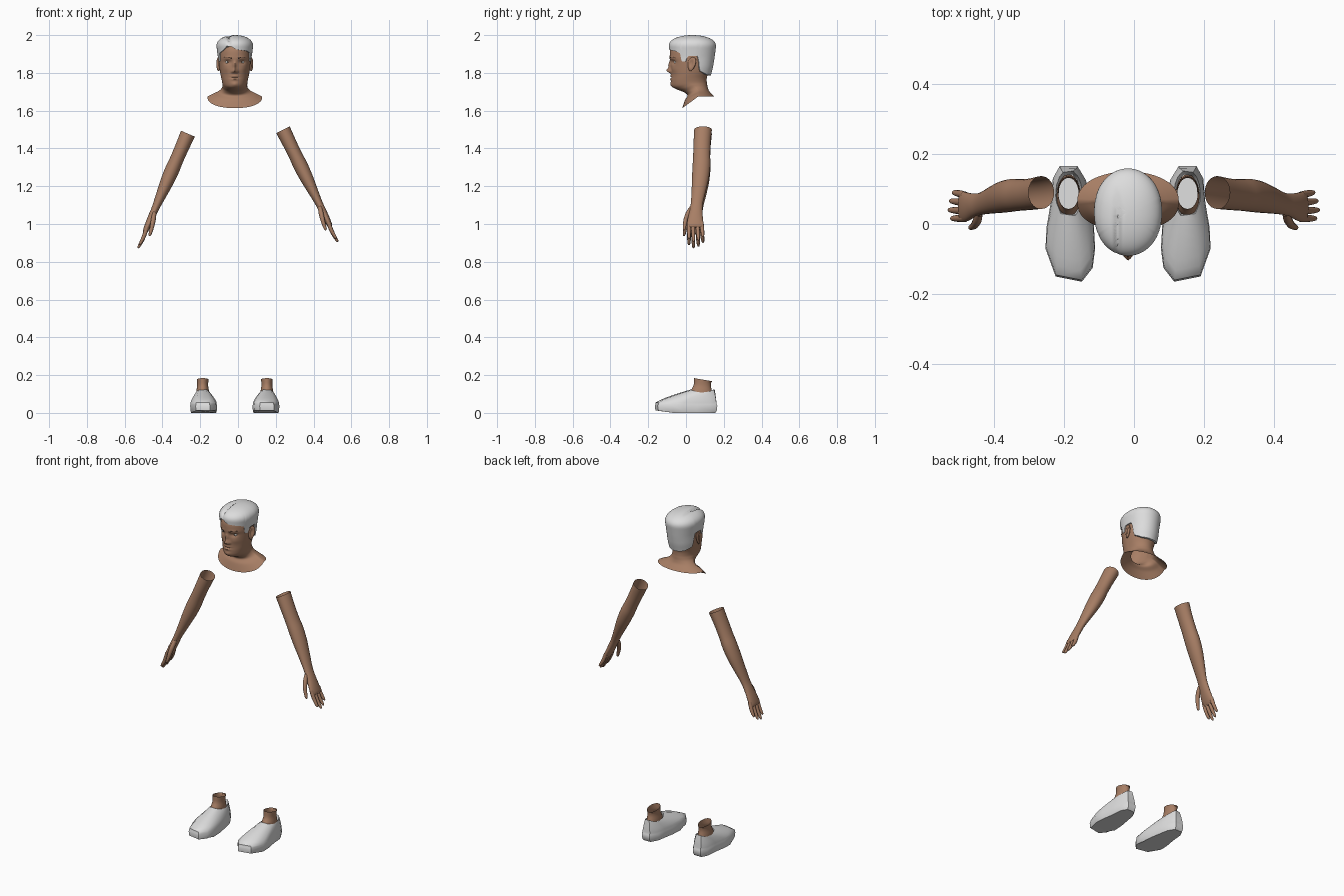
import bpy
import bmesh
from math import sin, cos, pi, radians, exp, asin, atan2, copysign
from mathutils import Matrix, Vector

if "Cube" in bpy.data.objects:
    bpy.data.objects.remove(bpy.data.objects["Cube"])

CENTRE = -0.017      # the symmetry plane lies slightly off x = 0
made = []


def material(name, r, g, b):
    mat = bpy.data.materials.new(name)
    mat.use_nodes = True
    mat.diffuse_color = (r, g, b, 1)
    mat.node_tree.nodes["Principled BSDF"].inputs["Base Color"].default_value = (r, g, b, 1)
    return mat


skin = material("brown_skin", 0.39, 0.21, 0.13)
white = material("pale_grey", 0.72, 0.72, 0.72)
eye_white = material("eye_white", 0.7, 0.69, 0.66)
dark = material("dark_pupil", 0.03, 0.025, 0.02)
brow_brown = material("brow_brown", 0.13, 0.07, 0.045)


def finish(name, bm, *mats):
    bmesh.ops.translate(bm, verts=bm.verts, vec=(CENTRE, 0, 0))
    bmesh.ops.recalc_face_normals(bm, faces=bm.faces)
    mesh = bpy.data.meshes.new(name)
    bm.to_mesh(mesh)
    bm.free()
    for mat in mats:
        mesh.materials.append(mat)
    obj = bpy.data.objects.new(name, mesh)
    bpy.context.scene.collection.objects.link(obj)
    made.append(obj)


def loft(bm, rings, cap_start=False, cap_end=False):
    loops = [[bm.verts.new(p) for p in ring] for ring in rings]
    n = len(loops[0])
    for low, high in zip(loops, loops[1:]):
        for i in range(n):
            j = (i + 1) % n
            bm.faces.new((low[i], low[j], high[j], high[i]))
    if cap_start:
        bm.faces.new(loops[0][::-1])
    if cap_end:
        bm.faces.new(loops[-1])


def smooth(rows, steps):
    """Catmull-Rom interpolation of rows of numbers."""
    out = []
    for k in range(len(rows) - 1):
        a, b, c, d = (rows[max(0, min(len(rows) - 1, k + m))] for m in (-1, 0, 1, 2))
        for s in range(steps):
            t = s / steps
            out.append([q + 0.5 * t * (r - p + t * (2 * p - 5 * q + 4 * r - u + t * (3 * (q - r) + u - p)))
                        for p, q, r, u in zip(a, b, c, d)])
    out.append(list(rows[-1]))
    return out


def lerp_table(table, x):
    for low, high in zip(table, table[1:]):
        if x <= high[0]:
            t = max(0, (x - low[0]) / (high[0] - low[0]))
            return [p + (q - p) * t for p, q in zip(low, high)][1:]
    return list(table[-1][1:])


# Head and bust: height, half width, front, back, front sharpness, front drop
HEAD = smooth([
    (1.675, .145, -.02, .15, .8, .062), (1.69, .115, -.006, .135, .9, .035),
    (1.705, .084, .008, .122, 1, .025), (1.722, .068, -.012, .115, 1.1, .024),
    (1.738, .066, -.052, .112, 1.2, .024), (1.752, .067, -.074, .11, 1.15, .024),
    (1.772, .071, -.079, .11, 1.1, .018), (1.795, .076, -.078, .116, 1.05, .01),
    (1.82, .08, -.08, .124, 1, 0), (1.855, .083, -.082, .13, .95, 0),
    (1.89, .084, -.086, .138, .9, 0), (1.93, .079, -.08, .136, .9, 0),
    (1.96, .06, -.05, .11, 1, 0), (1.975, .01, .02, .04, 1, 0)], 7)

# Facial relief: x, z, forward amount, spread in x, spread in z
RELIEF = [(0, 1.812, .023, .012, .012), (0, 1.84, .013, .009, .02),
          (.013, 1.806, .009, .007, .007), (.038, 1.857, -.01, .017, .011),
          (.036, 1.877, .004, .022, .008), (0, 1.783, .005, .019, .006),
          (0, 1.767, .006, .017, .006), (0, 1.775, -.004, .022, .003),
          (0, 1.74, .005, .018, .012), (.045, 1.82, .003, .018, .016)]


def head_point(row, a):
    z, w, front, back, sharp, drop = row
    mid, depth, c = (front + back) / 2, (back - front) / 2, cos(a)
    x = w * sin(a)
    y = mid - depth * copysign(abs(c) ** (sharp if c > 0 else .9), c)
    z -= drop * max(0, c) ** .8
    if c > 0:
        for bx, bz, amount, sx, sz in RELIEF:
            for side in ((1, -1) if bx else (1,)):
                y -= amount * exp(-((x - side * bx) / sx) ** 2 - ((z - bz) / sz) ** 2)
    return Vector((x, y, z))


SEG = 96
bm = bmesh.new()
loft(bm, [[head_point(row, 2 * pi * i / SEG) for i in range(SEG)] for row in HEAD], cap_end=True)
finish("head_and_neck", bm, skin)

# Hair shell: hairline height by angle, then outer shape by height
HAIRLINE = [(0, 1.925), (45, 1.915), (60, 1.905), (64, 1.86), (76, 1.86), (80, 1.89),
            (103, 1.89), (110, 1.81), (140, 1.79), (180, 1.785)]
HAIR = [(1.78, .078, -.07, .13), (1.83, .086, -.08, .143), (1.88, .089, -.086, .151),
        (1.94, .097, -.091, .159)]
PART = -.03


def hair_point(u, a, shrink=1):
    base = lerp_table(HAIRLINE, abs(a) * 180 / pi)[0]
    if cos(a) > 0:
        base += .03 * exp(-((.09 * sin(a) - PART) / .02) ** 2)
    z = base + (2 - base) * sin(u * pi / 2)
    w, front, back = lerp_table(HAIR, z)
    f = max(.001, 1 - max(0, (z - 1.94) / .06) ** 2.4) ** .5 * shrink
    mid, depth, c = (front + back) / 2, (back - front) / 2, cos(a)
    x, y = w * f * sin(a), mid - depth * f * copysign(abs(c) ** .9, c)
    if z > 1.93:
        z -= .012 * exp(-((x - PART) / .009) ** 2) * max(0, min(1, (.1 - y) / .1))
    return Vector((x, y, z))


bm = bmesh.new()
angles = [2 * pi * i / SEG - pi for i in range(SEG)]
rings = [[hair_point(0, a, .88) for a in angles]]
rings += [[hair_point(k / 24, a) for a in angles] for k in range(25)]
loft(bm, rings, cap_end=True)
finish("hair", bm, white)

for side, word in ((-1, "right"), (1, "left")):
    # Ear with a hollowed outer face
    bm = bmesh.new()
    bmesh.ops.create_uvsphere(bm, u_segments=24, v_segments=16, radius=1)
    for v in bm.verts:
        x, y, z = v.co
        if x > 0:
            x -= 1.1 * exp(-((y + .15) / .45) ** 2 - ((z - .15) / .55) ** 2)
        y *= 1 + .25 * z
        v.co = (side * (.086 + .011 * x + .006 * y), .03 + .021 * y + .006 * z, 1.846 + .037 * z)
    finish(word + "_ear", bm, skin)

    # Eyeball with the pupil on the front faces
    bm = bmesh.new()
    bmesh.ops.create_uvsphere(bm, u_segments=24, v_segments=20, radius=.013)
    bmesh.ops.rotate(bm, verts=bm.verts, matrix=Matrix.Rotation(pi / 2, 3, 'X'))
    for face in bm.faces:
        face.material_index = int(face.calc_center_median().y < -.0121)
    bmesh.ops.scale(bm, verts=bm.verts, vec=(1, 1, .75))
    bmesh.ops.translate(bm, verts=bm.verts, vec=(side * .038, -.0515, 1.857))
    finish(word + "_eye", bm, eye_white, dark)

    # Eyebrow following the brow ridge
    bm = bmesh.new()
    rings = []
    for k in range(9):
        t = k / 8
        height = 1.876 + .007 * sin(pi * t * .8)
        row = next(r for r in HEAD if r[0] >= height)
        p = head_point(row, side * asin((.016 + .044 * t) / row[1]))
        r = .0035 * (1 - .75 * t)
        rings.append([(p.x, p.y + .002 * cos(q), height + r * sin(q))
                      for q in (i * pi / 4 for i in range(8))])
    loft(bm, rings, True, True)
    finish(word + "_eyebrow", bm, brow_brown)

# Forearm rows: distance down, inward, depth, inward radius, depth radius
ARM = [(0, 0, .09, .04, .047), (.08, 0, .085, .037, .045), (.15, 0, .083, .036, .045),
       (.21, 0, .082, .038, .047), (.28, 0, .077, .035, .045), (.35, 0, .069, .028, .039),
       (.43, 0, .058, .02, .032), (.48, 0, .053, .019, .034), (.53, 0, .049, .017, .041),
       (.565, 0, .049, .013, .043), (.577, 0, .049, .006, .036)]
# Finger base depth, tip depth, tip distance
FINGERS = [(.082, .09, .63), (.06, .066, .652), (.037, .04, .661), (.016, .016, .643)]
THUMB = [(.45, .004, .035, .01, .014), (.48, .012, .016, .013, .016), (.515, .02, .001, .012, .013),
         (.545, .026, -.006, .01, .01), (.572, .029, -.01, .007, .007), (.578, .029, -.01, .002, .002)]

for side, word, top_x, top_z, tilt in ((-1, "right", -.248, 1.478, 23.6), (1, "left", .255, 1.499, 26.1)):
    st, ct = sin(radians(tilt)), cos(radians(tilt))

    def tube(bm, rows, n, steps):
        rings = []
        for s, inward, y, ri, ry in smooth(rows, steps):
            ring = []
            for k in range(n):
                q = 2 * pi * k / n
                i = inward + ri * cos(q)
                ring.append((top_x + side * (s * st - i * ct), y + ry * sin(q), top_z - s * ct - i * st))
            rings.append(ring)
        loft(bm, rings, cap_end=True)

    bm = bmesh.new()
    tube(bm, ARM, 28, 4)
    tube(bm, THUMB, 12, 3)
    for base, tip, end in FINGERS:
        length = end - .545
        tube(bm, [(.545 + length * t, .004 * sin(pi * t), base + (tip - base) * t, r, r)
                  for t, r in ((0, .011), (.45, .0105), (.75, .009), (.94, .0065), (1, .002))], 12, 3)
    finish(word + "_forearm_and_hand", bm, skin)

# Shoe outline seen from above: outward offset, depth
SOLE = [(.03, .166), (.05, .13), (.056, .06), (.068, -.01), (.071, -.07), (.042, -.15),
        (-.033, -.165), (-.064, -.125), (-.071, -.07), (-.067, 0), (-.055, .07),
        (-.045, .125), (-.02, .166)]
for side, word in ((-1, "right"), (1, "left")):
    foot = side * .165
    collar = []
    for o, y in SOLE:
        q = atan2(o / .06, y / .165)
        collar.append((.004 + .038 * sin(q), .085 + .07 * cos(q), .108 + .02 * cos(q) ** 2))
    rings = [[(foot + side * o * k, y * k, z + (.012 if y < -.1 and z < .01 else 0)) for o, y in SOLE]
             for z, k in ((0, .93), (.012, .98), (.038, 1), (.044, .98), (.055, .97))]
    for f in (.15, .3, .45, .6, .75, .9, 1):
        rings.append([(foot + side * (o * .97 * (1 - f) + c[0] * f), y * .97 * (1 - f) + c[1] * f,
                       .055 + (c[2] - .055) * f ** .8) for (o, y), c in zip(SOLE, collar)])
    rings.append([(foot + side * c[0] * .8, .085 + (c[1] - .085) * .85, c[2] - .03) for c in collar])
    bm = bmesh.new()
    loft(bm, rings, cap_start=True)
    finish(word + "_shoe", bm, white)

    # Ankle, open at the top: height, half width, depth, half depth
    bm = bmesh.new()
    loft(bm, [[(side * .17 + w * sin(q), y + d * cos(q), z - .008 * cos(q) * (z > .17))
               for q in (2 * pi * k / 24 for k in range(24))]
              for z, w, y, d in smooth([(.07, .034, .082, .06), (.11, .034, .08, .058),
                                        (.145, .029, .086, .046), (.176, .031, .09, .047)], 4)])
    finish(word + "_ankle", bm, skin)

# Smooth shading with crisp edges
bpy.ops.object.select_all(action='DESELECT')
for obj in made:
    obj.select_set(True)
bpy.context.view_layer.objects.active = made[0]
bpy.ops.object.shade_smooth_by_angle(angle=radians(50))
